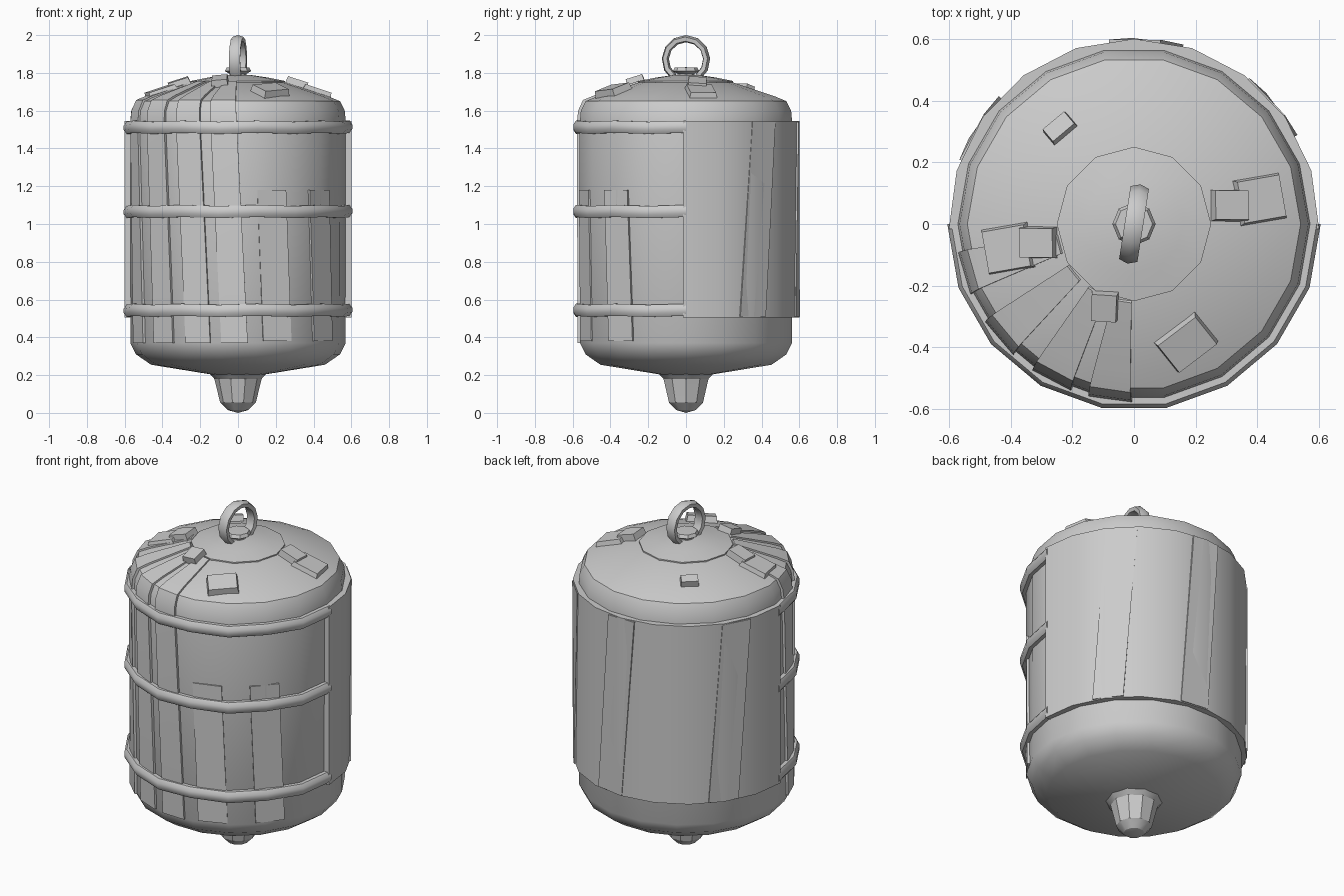
import bpy, bmesh
from math import radians, sin, cos, atan2, degrees, hypot
from mathutils import Vector

if "Cube" in bpy.data.objects:
    bpy.data.objects.remove(bpy.data.objects["Cube"])


def sweep(name, profile, a0, a1, steps, lean=0.0, loop=True, wobble=0.0, smooth=30):
    """Turn an (r, z) profile about z from angle a0 to a1; lean shifts the angle with height."""
    bm = bmesh.new()
    rows = []
    for i in range(steps + 1):
        a = a0 + (a1 - a0) * i / steps
        w = wobble * (1 if i % 2 else -1)
        rows.append([bm.verts.new((r * cos(radians(a + lean * (z - 1))),
                                   r * sin(radians(a + lean * (z - 1))), z + w))
                     for r, z in profile])
    n = len(profile)
    for p, q in zip(rows, rows[1:]):
        for j in range(n if loop else n - 1):
            k = (j + 1) % n
            bm.faces.new((p[j], q[j], q[k], p[k]))
    if loop:
        bm.faces.new(rows[0])
        bm.faces.new(rows[-1][::-1])
    bmesh.ops.remove_doubles(bm, verts=bm.verts, dist=0.0005)
    bmesh.ops.recalc_face_normals(bm, faces=bm.faces)
    return finish(name, bm, smooth)


def finish(name, bm, smooth):
    me = bpy.data.meshes.new(name)
    bm.to_mesh(me)
    bm.free()
    ob = bpy.data.objects.new(name, me)
    bpy.context.collection.objects.link(ob)
    bpy.context.view_layer.objects.active = ob
    ob.select_set(True)
    bpy.ops.object.shade_smooth_by_angle(angle=radians(smooth))
    ob.select_set(False)
    return ob


# Main tank: cone bottom, straight wall, rounded shoulder and shallow roof
wall = [(0.57, 0.37), (0.572, 1.53), (0.565, 1.60), (0.54, 1.65), (0.48, 1.675), (0.25, 1.75)]
sweep("tank_body", [(0, 0.19), (0.12, 0.20), (0.46, 0.255), (0.54, 0.31)] + wall + [(0, 1.76)],
      0, 360, 18, loop=False)

# Roof cap disc and drain nub underneath
sweep("roof_cap", [(0, 1.73), (0.25, 1.74), (0.25, 1.757), (0.16, 1.775), (0.06, 1.79), (0, 1.79)],
      0, 360, 12, loop=False)
sweep("drain_nub", [(0, 0.0), (0.055, 0.015), (0.095, 0.055), (0.108, 0.11), (0.125, 0.18),
                    (0.15, 0.205), (0, 0.21)], 0, 360, 10, loop=False)

# Thin leaning planks on the front wall, folded over the roof
outer = [(r + 0.006, z + (0.006 if r < 0.55 else 0)) for r, z in wall]
inner = [(r - 0.012, z - (0.012 if r < 0.55 else 0)) for r, z in wall]
for i, a in enumerate((192, 216, 238, 258)):
    sweep(f"front_plank_{i}", outer + inner[::-1], a, a + 14, 1, lean=-5)
for i, a in enumerate((281, 312)):
    sweep(f"short_plank_{i}", [(0.576, 0.38), (0.576, 1.18), (0.55, 1.18), (0.55, 0.38)],
          a, a + 16, 1, lean=-4)

# Straps around the front half
for i, z in enumerate((0.543, 1.066, 1.512)):
    h = 0.032
    sweep(f"strap_{i}", [(0.55, z - h), (0.592, z - h), (0.605, z - 0.012), (0.605, z + 0.012),
                         (0.592, z + h), (0.55, z + h)], 180, 360, 9, wobble=0.003, smooth=50)

# Curved shell around the back half, with leaning seam plates
sweep("back_shell", [(0.55, 0.505), (0.6, 0.505), (0.6, 1.545), (0.55, 1.545)], -1.5, 181.5, 10)
for i, a in enumerate((32, 78, 140)):
    sweep(f"back_plate_{i}", [(0.58, 0.51), (0.603, 0.51), (0.603, 1.54), (0.58, 1.54)],
          a, a + 16, 1, lean=7)


# Loose tiles lying on the roof slope
def tile(name, x, y, sx, sy, sz, turn):
    r = hypot(x, y)
    z = 1.75 - (r - 0.25) * 0.326
    bm = bmesh.new()
    bmesh.ops.create_cube(bm, size=1)
    for v in bm.verts:
        t = 0.9 if v.co.z > 0 else 1.0
        v.co = Vector((v.co.x * sx * t, v.co.y * sy * t, v.co.z * sz))
    ob = finish(name, bm, 20)
    ob.location = (x, y, z + 0.008)
    radial = Vector((x / r * 0.31, y / r * 0.31, 0.95))
    ob.rotation_mode = 'QUATERNION'
    spin = Vector((0, 0, 1)).rotation_difference(radial)
    ob.rotation_quaternion = spin @ Vector((1, 0, 0)).rotation_difference(
        Vector((cos(radians(turn)), sin(radians(turn)), 0)))


tile("tile_front", 0.17, -0.385, 0.17, 0.13, 0.05, 38)
tile("tile_front_small", -0.095, -0.265, 0.09, 0.10, 0.06, -3)
tile("tile_back", -0.24, 0.31, 0.10, 0.06, 0.05, 40)
for s, side in ((1, "right"), (-1, "left")):
    tile(f"tile_{side}", 0.31 * s, 0.06 * s, 0.125, 0.105, 0.055, 0)
    tile(f"flat_tile_{side}", 0.41 * s, 0.08 * s, 0.16, 0.15, 0.03, 10)

# Knob and lifting ring on top
sweep("ring_knob", [(0, 1.77), (0.05, 1.77), (0.045, 1.795), (0.07, 1.81), (0.06, 1.828), (0, 1.83)],
      0, 360, 8, loop=False)
ring = sweep("lifting_ring", [(0.098, -0.027), (0.12, -0.03), (0.13, 0.0), (0.12, 0.03),
                              (0.098, 0.027), (0.092, 0.0)], -55, 235, 10, smooth=40)
ring.rotation_euler = (radians(90), 0, radians(81))
ring.location = (0, 0, 1.87)
